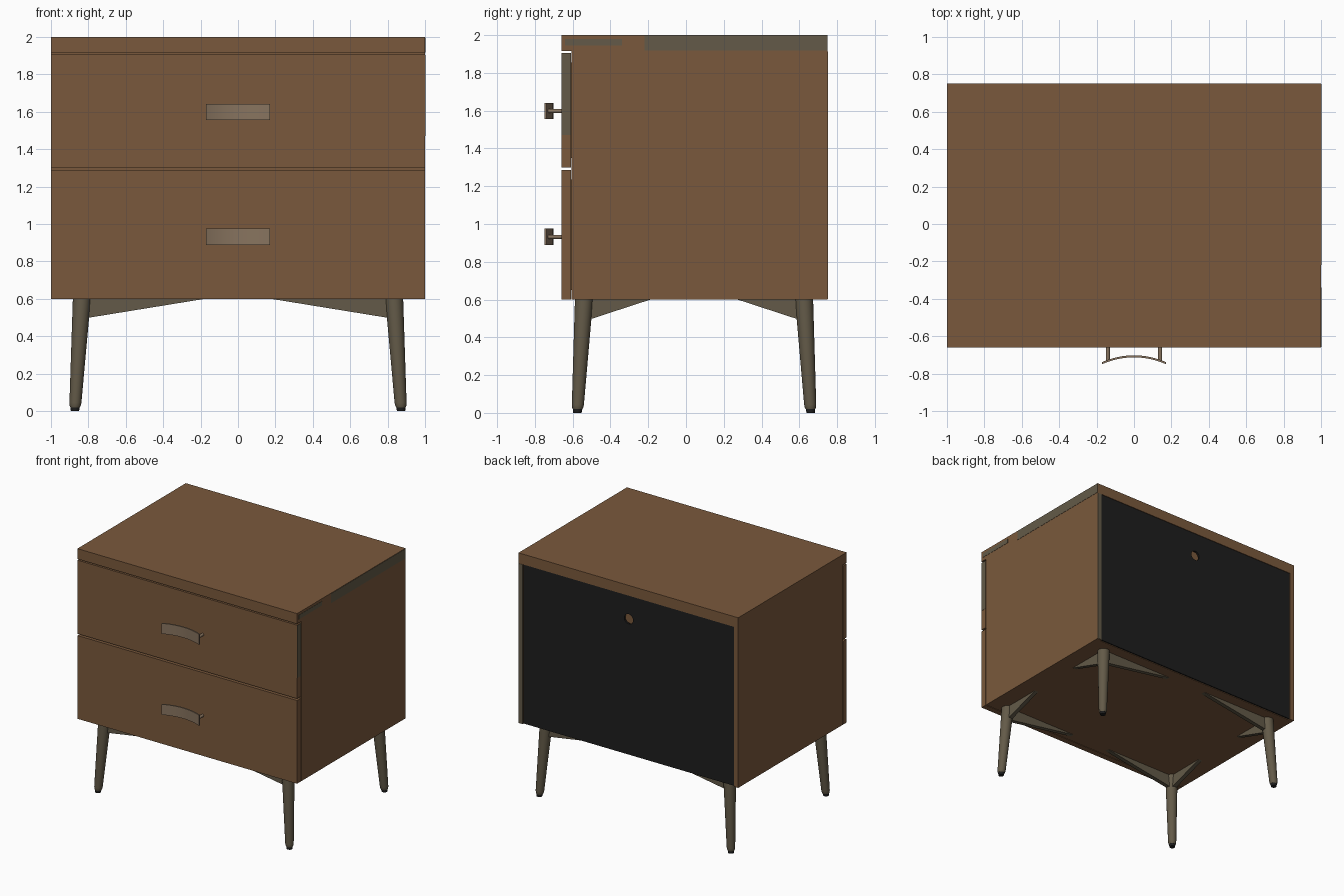
import bpy, bmesh, math
from mathutils import Vector

if "Cube" in bpy.data.objects:
    bpy.data.objects.remove(bpy.data.objects["Cube"])


def material(name, r, g, b):
    m = bpy.data.materials.new(name)
    lin = [((c / 255 + 0.055) / 1.055) ** 2.4 for c in (r, g, b)]
    m.diffuse_color = (*lin, 1)
    m.use_nodes = True
    m.node_tree.nodes["Principled BSDF"].inputs["Base Color"].default_value = m.diffuse_color
    return m


WOOD = material("brown wood", 122, 89, 60)
GREY = material("grey brown wood", 99, 90, 72)
BRASS = material("pale bronze", 136, 116, 95)
BLACK = material("black", 29, 29, 29)


def finish(name, bm, mat, smooth=False):
    bmesh.ops.recalc_face_normals(bm, faces=bm.faces[:])
    me = bpy.data.meshes.new(name)
    bm.to_mesh(me)
    bm.free()
    me.materials.append(mat)
    ob = bpy.data.objects.new(name, me)
    bpy.context.collection.objects.link(ob)
    if smooth:
        bpy.ops.object.select_all(action='DESELECT')
        ob.select_set(True)
        bpy.context.view_layer.objects.active = ob
        bpy.ops.object.shade_smooth_by_angle(angle=math.radians(35))
    return ob


def box(name, x, y, z, mat=WOOD):
    bm = bmesh.new()
    bmesh.ops.create_cube(bm, size=1)
    for v in bm.verts:
        v.co = [a + (c + 0.5) * (b - a) for c, (a, b) in zip(v.co, (x, y, z))]
    return finish(name, bm, mat)


def prism(name, pts, offset, mat, smooth=False):
    """Extrude a flat outline along an offset vector."""
    bm = bmesh.new()
    f = bm.faces.new([bm.verts.new(p) for p in pts])
    ext = bmesh.ops.extrude_face_region(bm, geom=[f])['geom']
    bmesh.ops.translate(bm, vec=offset, verts=[v for v in ext if isinstance(v, bmesh.types.BMVert)])
    return finish(name, bm, mat, smooth)


def loft(name, rings, mat, n=24):
    """Round tube through horizontal rings given as (centre, radius)."""
    bm = bmesh.new()
    loops = [[bm.verts.new((c[0] + r * math.cos(2 * math.pi * i / n),
                            c[1] + r * math.sin(2 * math.pi * i / n), c[2]))
              for i in range(n)] for c, r in rings]
    for a, b in zip(loops, loops[1:]):
        for i in range(n):
            bm.faces.new((a[i], a[(i + 1) % n], b[(i + 1) % n], b[i]))
    bm.faces.new(loops[0])
    bm.faces.new(loops[-1])
    return finish(name, bm, mat, True)


def rod(name, x, y0, y1, z, r, mat):
    pts = [(x + r * math.cos(2 * math.pi * i / 20), y0, z + r * math.sin(2 * math.pi * i / 20))
           for i in range(20)]
    return prism(name, pts, Vector((0, y1 - y0, 0)), mat, True)


# Carcass
box("top_board", (-1, 1), (-0.66, 0.75), (1.915, 2))
box("left_side_panel", (-1, -0.96), (-0.605, 0.75), (0.6, 1.915))
box("right_side_panel", (0.96, 1), (-0.605, 0.75), (0.6, 1.915))
box("bottom_panel", (-0.96, 0.96), (-0.605, 0.735), (0.6, 0.64))
box("middle_rail", (-0.96, 0.96), (-0.605, -0.5), (1.27, 1.315))
box("top_rail", (-0.96, 0.96), (-0.605, -0.5), (1.87, 1.915))

# Grey patches in the wood grain on the right-hand edges
box("top_edge_grain", (0.999, 1.002), (-0.22, 0.749), (1.918, 1.997), GREY)
box("top_edge_grain_streak", (0.999, 1.002), (-0.64, -0.34), (1.945, 1.98), GREY)
box("drawer_edge_grain", (0.999, 1.002), (-0.658, -0.612), (1.47, 1.903), GREY)
box("right_panel_back_grain", (0.961, 0.999), (0.749, 0.752), (0.602, 1.913), GREY)

# Back panel with a cable hole
back = box("back_panel", (-0.96, 0.96), (0.73, 0.745), (0.605, 1.915), BLACK)
cutter = rod("cable_hole_cutter", 0, 0.7, 0.8, 1.72, 0.04, BLACK)
cutter.hide_render = True
cutter.hide_viewport = True
cut = back.modifiers.new("cable_hole", 'BOOLEAN')
cut.object = cutter
cut.operation = 'DIFFERENCE'
cut.solver = 'EXACT'

# Drawers with curved handles
for label, z0, z1, hz in (("lower", 0.6, 1.285, 0.932), ("upper", 1.3, 1.905, 1.598)):
    box(label + "_drawer_front", (-1, 1), (-0.66, -0.61), (z0, z1))
    box(label + "_drawer_box", (-0.93, 0.93), (-0.61, 0.70), (z0 + 0.05, z1 - 0.05))
    xs = [-0.17 + 0.34 * i / 20 for i in range(21)]
    arc = lambda x: -0.702 - 0.036 * (x / 0.17) ** 2
    grip = [(x, arc(x), hz - 0.043) for x in xs]
    grip += [(x, arc(x) - 0.011, hz - 0.043) for x in reversed(xs)]
    prism(label + "_handle_grip", grip, Vector((0, 0, 0.086)), BRASS, True)
    for s in (-1, 1):
        rod(label + "_handle_post", s * 0.14, -0.73, -0.655, hz, 0.011, BRASS)

# Splayed tapered legs with black feet and wedge braces
for sx in (-1, 1):
    for sy, yt in ((-1, -0.54), (1, 0.625)):
        def at(z):
            t = 1 - z / 0.6
            return (sx * (0.835 + 0.037 * t), yt + sy * 0.035 * t, z)
        loft("leg", [(at(0.6), 0.048), (at(0.045), 0.032), (at(0.03), 0.030), (at(0.02), 0.026)], GREY)
        loft("foot_tip", [(at(0.022), 0.025), (at(0), 0.022)], BLACK)
        x0 = sx * 0.835
        h = 0.017
        prism("long_brace", [(x0, yt - h, 0.601), (x0, yt - h, 0.493), (sx * 0.17, yt - h, 0.601)],
              Vector((0, 2 * h, 0)), GREY)
        prism("short_brace", [(x0 - h, yt, 0.601), (x0 - h, yt, 0.485), (x0 - h, yt - sy * 0.355, 0.601)],
              Vector((2 * h, 0, 0)), GREY)
